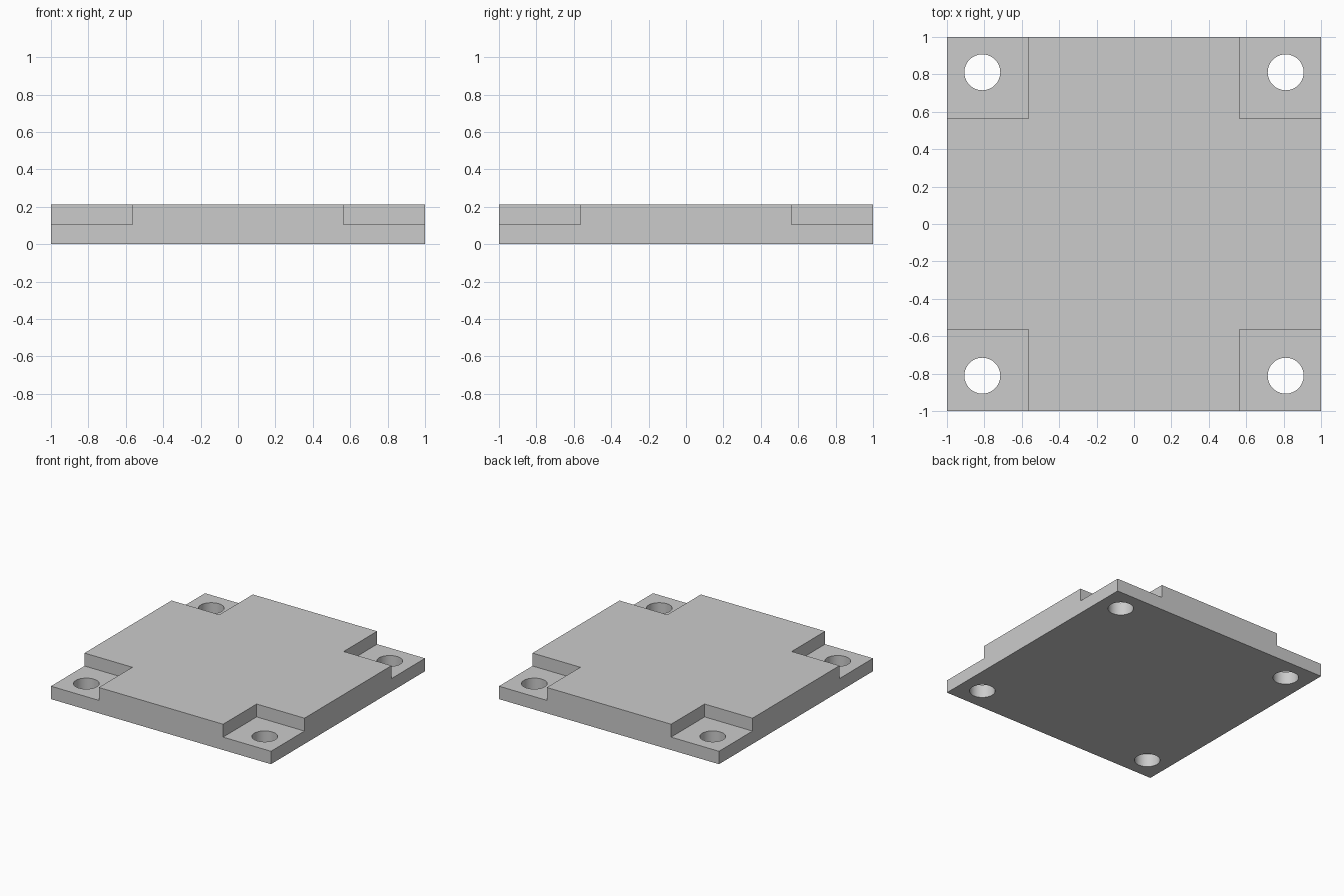
import bpy
import math

HEIGHT, LEDGE, CORNER = 0.212, 0.106, 0.565
HOLE_POS, HOLE_RADIUS = 0.811, 0.096

cube = bpy.data.objects.get("Cube")
if cube:
    bpy.data.objects.remove(cube, do_unlink=True)

# Plain grey
grey = bpy.data.materials.new("plain grey")
grey.use_nodes = True
colour = (0.6, 0.6, 0.6, 1)
grey.diffuse_color = colour
grey.node_tree.nodes["Principled BSDF"].inputs["Base Color"].default_value = colour


def box(name, x, y, z):
    """Box from (min, max) ranges on each axis."""
    bpy.ops.mesh.primitive_cube_add(size=1, location=[sum(r) / 2 for r in (x, y, z)])
    obj = bpy.context.object
    obj.name = name
    obj.scale = [r[1] - r[0] for r in (x, y, z)]
    bpy.ops.object.transform_apply(location=True, rotation=False, scale=True)
    obj.data.materials.append(grey)
    return obj


def cut(target, cutter):
    cutter.hide_render = True
    mod = target.modifiers.new("cut", 'BOOLEAN')
    mod.operation = 'DIFFERENCE'
    mod.solver = 'EXACT'
    mod.object = cutter
    bpy.context.view_layer.objects.active = target
    bpy.ops.object.modifier_apply(modifier=mod.name)
    bpy.data.objects.remove(cutter, do_unlink=True)


# Square plate
plate = box("mounting_plate", (-1, 1), (-1, 1), (0, HEIGHT))

# Stepped corner ledges, each with a through hole
for sx in (-1, 1):
    for sy in (-1, 1):
        notch = box("notch_cutter", sorted((sx * CORNER, sx * 1.2)),
                    sorted((sy * CORNER, sy * 1.2)), (LEDGE, 0.5))
        cut(plate, notch)
        bpy.ops.mesh.primitive_cylinder_add(
            vertices=64, radius=HOLE_RADIUS, depth=1,
            location=(sx * HOLE_POS, sy * HOLE_POS, 0))
        drill = bpy.context.object
        drill.name = "hole_cutter"
        drill.data.materials.append(grey)
        cut(plate, drill)

# Smooth hole walls, sharp plate edges
bpy.ops.object.select_all(action='DESELECT')
plate.select_set(True)
bpy.context.view_layer.objects.active = plate
bpy.ops.object.shade_smooth_by_angle(angle=math.radians(30))
